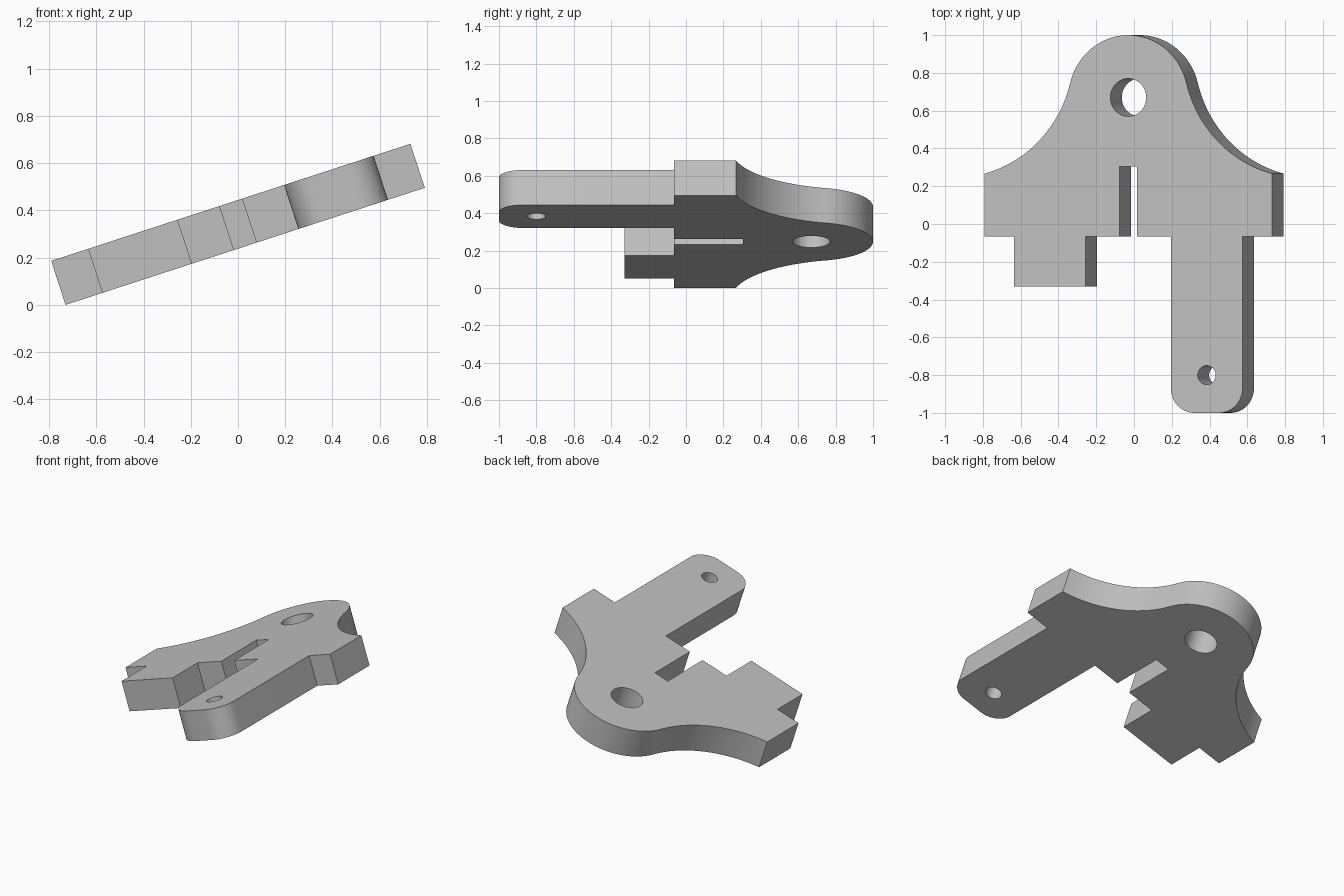
import bpy, bmesh, math
from mathutils import Vector

if "Cube" in bpy.data.objects:
    bpy.data.objects.remove(bpy.data.objects["Cube"], do_unlink=True)

THICK = 0.196
TILT = math.radians(18.05)


def arc(cx, cy, r, a0, a1, n):
    """Points along a circular arc, from angle a0 to a1 in radians."""
    return [(cx + r * math.cos(a0 + (a1 - a0) * i / n),
             cy + r * math.sin(a0 + (a1 - a0) * i / n)) for i in range(n + 1)]


def circle(cx, cy, r, n=48):
    return arc(cx, cy, r, 0, math.tau, n)[:-1]


# Rounded head joined to concave flanks by tangent arcs
head, head_r = Vector((0, 0.667)), 0.333
corner = Vector((0.8, 0.267))
lean = math.radians(14)
normal = Vector((math.cos(lean), math.sin(lean)))
join = head + head_r * normal
span = corner - join
flank_r = span.length_squared / (2 * span.dot(normal))
centre = join + flank_r * normal
start = math.atan2(corner.y - centre.y, corner.x - centre.x) % math.tau
flank = arc(centre.x, centre.y, flank_r, start, lean + math.pi, 24)
left_flank = [(-x, y) for x, y in reversed(flank)]
crown = arc(head.x, head.y, head_r, lean, math.pi - lean, 40)[1:-1]

# Lower edge with slot, short tab and long arm with rounded corners
step, inner, outer, r = -0.065, 0.237, 0.636, 0.13
lower = [(-0.8, step), (-outer, step), (-outer, -0.33), (-inner, -0.33),
         (-inner, step), (-0.05, step), (-0.05, 0.305), (0.05, 0.305),
         (0.05, step), (inner, step)]
arm = (arc(inner + r, r - 1, r, math.pi, 1.5 * math.pi, 12)
       + arc(outer - r, r - 1, r, 1.5 * math.pi, math.tau, 12)
       + [(outer, step), (0.8, step)])
outline = flank + crown + left_flank + lower + arm

# Fill the outline around both holes, then thicken it
bm = bmesh.new()
for loop in (outline, circle(0, 0.67, 0.1), circle((inner + outer) / 2, -0.8, 0.05)):
    verts = [bm.verts.new((x, y, -THICK / 2)) for x, y in loop]
    for a, b in zip(verts, verts[1:] + verts[:1]):
        bm.edges.new((a, b))
bmesh.ops.triangle_fill(bm, use_beauty=True, edges=bm.edges[:], normal=(0, 0, 1))
result = bmesh.ops.extrude_face_region(bm, geom=bm.faces[:], use_keep_orig=True)
top = [g for g in result["geom"] if isinstance(g, bmesh.types.BMVert)]
bmesh.ops.translate(bm, verts=top, vec=(0, 0, THICK))
bmesh.ops.recalc_face_normals(bm, faces=bm.faces[:])
mesh = bpy.data.meshes.new("bracket_plate")
bm.to_mesh(mesh)
bm.free()

plate = bpy.data.objects.new("bracket_plate", mesh)
bpy.context.collection.objects.link(plate)

# Tilted so that its right-hand edge is raised
plate.rotation_euler = (0, -TILT, 0)
plate.location.z = 0.8 * math.sin(TILT) + THICK / 2 * math.cos(TILT)

grey = bpy.data.materials.new("plain grey")
grey.use_nodes = True
colour = (0.53, 0.53, 0.53, 1)
grey.diffuse_color = colour
grey.node_tree.nodes["Principled BSDF"].inputs["Base Color"].default_value = colour
mesh.materials.append(grey)

bpy.ops.object.select_all(action="DESELECT")
plate.select_set(True)
bpy.context.view_layer.objects.active = plate
bpy.ops.object.shade_smooth_by_angle(angle=math.radians(30))
